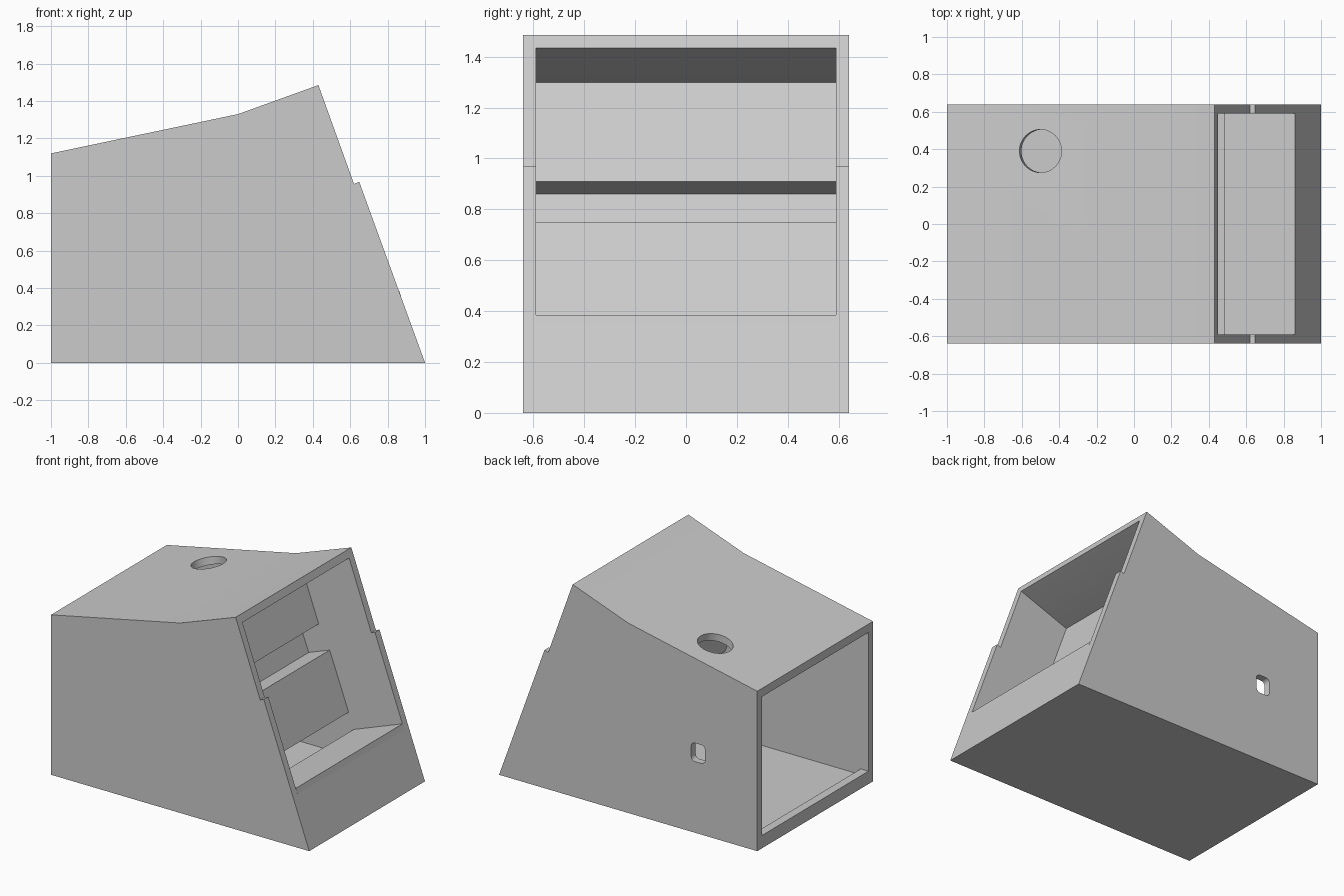
import bpy
import bmesh
import math
from mathutils import Vector, Matrix

cube = bpy.data.objects.get("Cube")
if cube:
    bpy.data.objects.remove(cube, do_unlink=True)

grey = bpy.data.materials.new("plain grey")
grey.use_nodes = True
grey.diffuse_color = (0.6, 0.6, 0.6, 1)
grey.node_tree.nodes["Principled BSDF"].inputs["Base Color"].default_value = (0.6, 0.6, 0.6, 1)


def prism(name, points, depth, lift):
    """Solid made by moving a flat outline, given as vectors, along lift."""
    bm = bmesh.new()
    face = bm.faces.new([bm.verts.new(Vector(p) + depth) for p in points])
    moved = bmesh.ops.extrude_face_region(bm, geom=[face])["geom"]
    bmesh.ops.translate(bm, vec=lift, verts=[v for v in moved if isinstance(v, bmesh.types.BMVert)])
    bmesh.ops.recalc_face_normals(bm, faces=bm.faces[:])
    mesh = bpy.data.meshes.new(name)
    bm.to_mesh(mesh)
    bm.free()
    mesh.materials.append(grey)
    obj = bpy.data.objects.new(name, mesh)
    bpy.context.collection.objects.link(obj)
    return obj


def side_prism(name, outline, half_width):
    """Solid from a side outline of (x, z) pairs, centred across y."""
    return prism(name, [(x, 0, z) for x, z in outline],
                 Vector((0, -half_width, 0)), Vector((0, 2 * half_width, 0)))


def cut(target, cutter):
    mod = target.modifiers.new("cut", 'BOOLEAN')
    mod.operation = 'DIFFERENCE'
    mod.solver = 'EXACT'
    mod.object = cutter
    bpy.context.view_layer.objects.active = target
    bpy.ops.object.modifier_apply(modifier=mod.name)
    bpy.data.objects.remove(cutter, do_unlink=True)


# Cabinet body with the small step in its sloping front
cabinet = side_prism("cabinet_shell", [
    (-1, 0), (1, 0), (0.648, 0.968), (0.62, 0.957), (0.43, 1.485), (0, 1.33), (-1, 1.12)], 0.64)

# Hollow inside, open at the back over a low lip and at the sloping front
cut(cabinet, side_prism("cavity_cutter", [
    (-1.1, 0.09), (-0.94, 0.09), (-0.94, 0.05), (0.929, 0.05), (0.815, 0.367),
    (0.96, 0.421), (0.6, 1.49), (0.02, 1.28), (-0.94, 1.08), (-1.1, 1.03)], 0.59))

# Round hole square to the rear roof
circle = [(0.115 * math.cos(math.tau * i / 48), 0.115 * math.sin(math.tau * i / 48), 0)
          for i in range(48)]
hole = prism("roof_hole_cutter", circle, Vector((0, 0, -0.1)), Vector((0, 0, 0.2)))
hole.data.transform(Matrix.Translation((-0.5, 0.39, 1.225)) @ Matrix.Rotation(-math.atan(0.21), 4, 'Y'))
cut(cabinet, hole)

# Rounded slot through one side wall
slot = []
for corner, (sx, sz) in enumerate([(1, 1), (-1, 1), (-1, -1), (1, -1)]):
    for step in range(7):
        a = math.pi / 2 * (corner + step / 6)
        slot.append((-0.542 + sx * 0.024 + 0.03 * math.cos(a), 0,
                     0.563 + sz * 0.035 + 0.03 * math.sin(a)))
cut(cabinet, prism("side_slot_cutter", slot, Vector((0, 0.55, 0)), Vector((0, 0.15, 0))))

# Stepped panel inside the front opening
panel = side_prism("inner_stepped_panel", [
    (0.066, 1.31), (0.212, 0.91), (0.07, 0.86), (0.135, 0.69), (0.297, 0.75), (0.444, 0.354),
    (0.407, 0.34), (0.28, 0.695), (0.11, 0.632), (0.02, 0.88), (0.16, 0.93), (0.025, 1.295)], 0.6)

# Sloping shelf running inward from the lower edge of the opening
shelf = side_prism("front_shelf", [
    (0.862, 0.385), (0.483, 0.244), (0.5, 0.197), (0.877, 0.337)], 0.59)

# Smooth the curved cuts, keep the flat edges sharp
bpy.ops.object.select_all(action='DESELECT')
for obj in (cabinet, panel, shelf):
    obj.select_set(True)
bpy.context.view_layer.objects.active = cabinet
bpy.ops.object.shade_smooth_by_angle(angle=math.radians(20))
